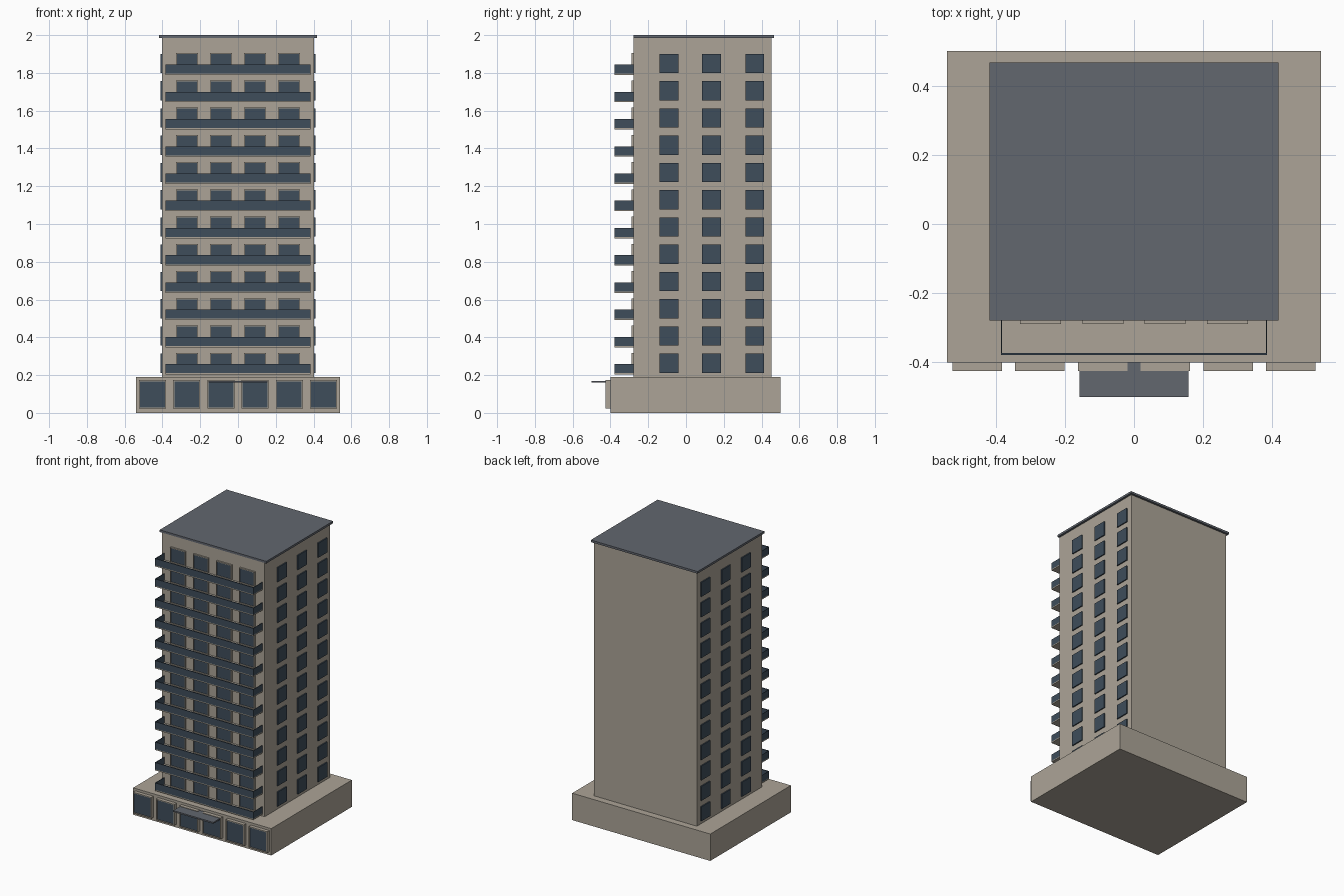
import bpy
import bmesh
from mathutils import Matrix, Vector

if "Cube" in bpy.data.objects:
    bpy.data.objects.remove(bpy.data.objects["Cube"])


def material(name, rgb):
    """Flat material from 0-255 sRGB values, stored as linear."""
    lin = [((c / 255 + 0.055) / 1.055) ** 2.4 for c in rgb]
    m = bpy.data.materials.new(name)
    m.diffuse_color = (*lin, 1)
    m.use_nodes = True
    m.node_tree.nodes["Principled BSDF"].inputs["Base Color"].default_value = m.diffuse_color
    return m


STONE = material("warm_stone", (172, 164, 151))
GLASS = material("dark_blue_glass", (62, 77, 91))
SLATE = material("slate_grey", (98, 103, 111))


def boxes(name, mat, spans):
    """One object made of boxes, each given as (x0, x1, y0, y1, z0, z1)."""
    bm = bmesh.new()
    for x0, x1, y0, y1, z0, z1 in spans:
        centre = Vector(((x0 + x1) / 2, (y0 + y1) / 2, (z0 + z1) / 2))
        size = Matrix.Diagonal((x1 - x0, y1 - y0, z1 - z0, 1))
        bmesh.ops.create_cube(bm, size=1, matrix=Matrix.Translation(centre) @ size)
    mesh = bpy.data.meshes.new(name)
    bm.to_mesh(mesh)
    bm.free()
    mesh.materials.append(mat)
    ob = bpy.data.objects.new(name, mesh)
    bpy.context.collection.objects.link(ob)
    return ob


def frame(x, w, z0, z1, y0, y1, t):
    """Four bars around a front-facing opening centred on x."""
    a, b = x - w / 2, x + w / 2
    return [(a, a + t, y0, y1, z0, z1), (b - t, b, y0, y1, z0, z1),
            (a + t, b - t, y0, y1, z0, z0 + t), (a + t, b - t, y0, y1, z1 - t, z1)]


def pane(x, w, z0, z1, y0, y1, t):
    """Glass filling the inside of a frame."""
    return [(x - w / 2 + t, x + w / 2 - t, y0, y1, z0 + t, z1 - t)]


FLOORS = [0.212 + i * 0.1442 for i in range(12)]   # window sill heights
FRONT = -0.277                                     # tower front wall

# Main masses
boxes("podium", STONE, [(-0.54, 0.54, -0.40, 0.50, 0, 0.19)])
boxes("tower", STONE, [(-0.402, 0.402, FRONT, 0.452, 0.19, 1.985)])
boxes("roof_slab", SLATE, [(-0.417, 0.417, FRONT - 0.002, 0.467, 1.985, 2.0)])

# Entrance canopy
boxes("entrance_canopy", SLATE, [(-0.157, 0.157, -0.50, -0.40, 0.16, 0.17)])

# Shop windows along the podium front
shop_frames, shop_glass = [], []
for x in (-0.453, -0.272, -0.09, 0.09, 0.272, 0.453):
    shop_frames += frame(x, 0.143, 0.023, 0.173, -0.425, -0.40, 0.006)
    shop_glass += pane(x, 0.143, 0.023, 0.173, -0.419, -0.40, 0.006)
boxes("shop_window_frames", STONE, shop_frames)
boxes("shop_window_glass", GLASS, shop_glass)

# Tower windows and balconies, floor by floor
front_frames, front_glass, side_glass, slabs, rails = [], [], [], [], []
for z in FLOORS:
    for x in (-0.27, -0.09, 0.09, 0.27):
        front_frames += frame(x, 0.118, z, z + 0.106, FRONT - 0.012, FRONT, 0.005)
        front_glass += pane(x, 0.118, z, z + 0.106, FRONT - 0.007, FRONT, 0.005)
    for y in (-0.09, 0.135, 0.363):
        for s in (-1, 1):
            a, b = sorted((s * 0.402, s * 0.41))
            side_glass.append((a, b, y - 0.049, y + 0.049, z, z + 0.102))
    slabs.append((-0.385, 0.385, -0.379, FRONT, z - 0.009, z - 0.002))
    lo, hi = z - 0.002, z + 0.046
    rails += [(-0.385, 0.385, -0.379, -0.373, lo, hi),
              (-0.385, -0.382, -0.373, FRONT, lo, hi),
              (0.382, 0.385, -0.373, FRONT, lo, hi)]
boxes("front_window_frames", STONE, front_frames)
boxes("front_window_glass", GLASS, front_glass)
boxes("side_windows", GLASS, side_glass)
boxes("balcony_slabs", STONE, slabs)
boxes("balcony_railings", GLASS, rails)
